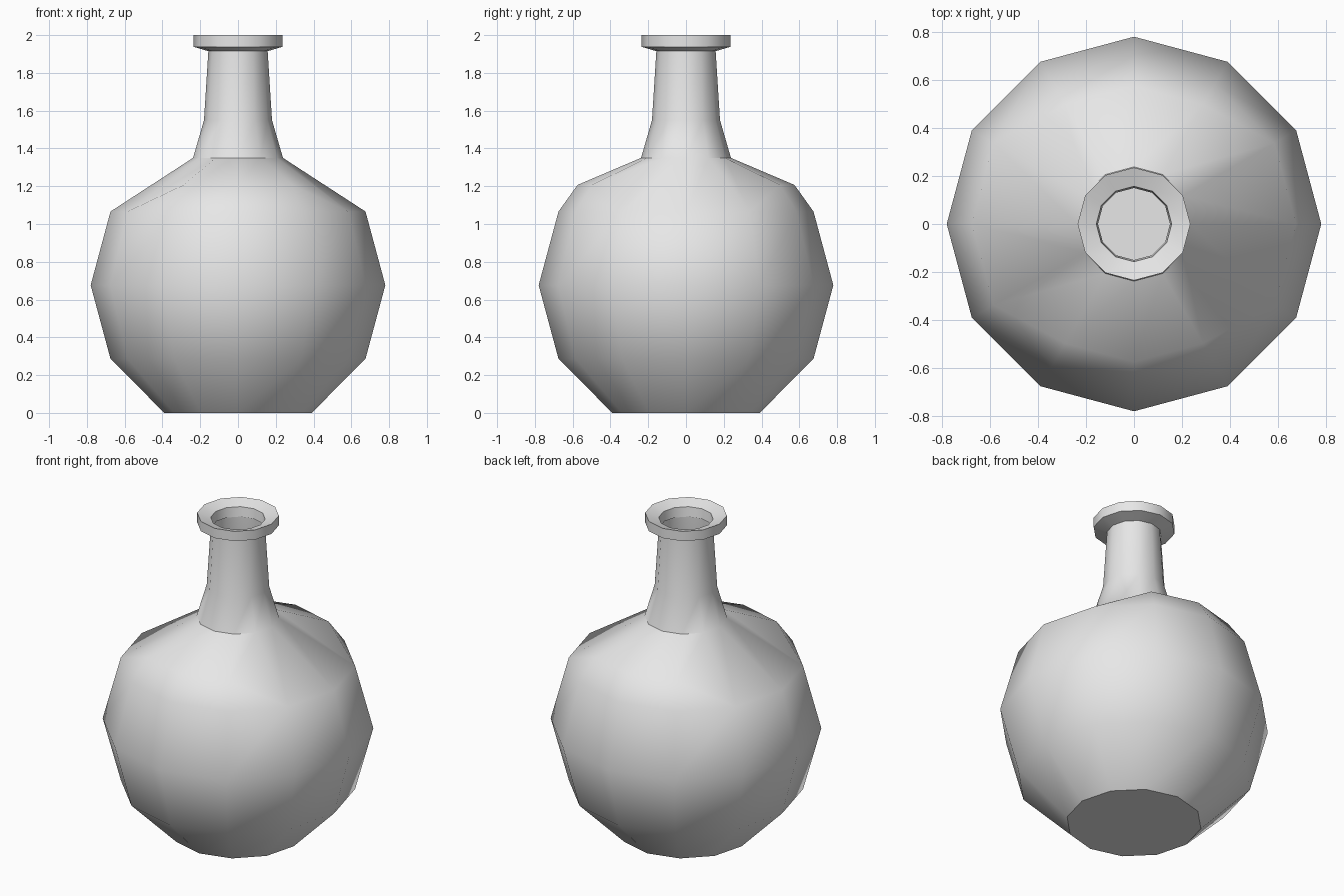
import bpy, bmesh, math

if "Cube" in bpy.data.objects:
    bpy.data.objects.remove(bpy.data.objects["Cube"], do_unlink=True)

SIDES = 12

clay = bpy.data.materials.new("light_grey")
clay.use_nodes = True
grey = (0.8, 0.8, 0.8, 1)
clay.diffuse_color = grey
clay.node_tree.nodes["Principled BSDF"].inputs["Base Color"].default_value = grey


def point(bm, k, r, z):
    a = 2 * math.pi * k / SIDES
    return bm.verts.new((r * math.cos(a), r * math.sin(a), z))


def ring(bm, r, z):
    return [point(bm, k, r, z) for k in range(SIDES)]


def bridge(bm, low, high):
    for k in range(SIDES):
        n = (k + 1) % SIDES
        bm.faces.new((low[k], low[n], high[n], high[k]))


def lathe(bm, profile):
    rings = [ring(bm, r, z) for r, z in profile]
    for low, high in zip(rings, rings[1:]):
        bridge(bm, low, high)
    return rings


def shoulder(bm, low, high):
    # Front and back are fuller: extra points sit between the two rings
    raised = {k: point(bm, k, 0.574, 1.207) for k in (2, 3, 4, 8, 9, 10)}
    for k in range(SIDES):
        n = (k + 1) % SIDES
        a, b = raised.get(k), raised.get(n)
        if a and b:
            bm.faces.new((low[k], low[n], b, a))
            bm.faces.new((a, b, high[n], high[k]))
        elif b:
            bm.faces.new((low[k], low[n], b))
            bm.faces.new((low[k], b, high[n], high[k]))
        elif a:
            bm.faces.new((low[k], low[n], a))
            bm.faces.new((a, low[n], high[n], high[k]))
        else:
            bm.faces.new((low[k], low[n], high[n], high[k]))


# Flask: round body with flat base, shoulder, open neck and flared rim
bm = bmesh.new()
body = lathe(bm, [(0.39, 0), (0.675, 0.286), (0.78, 0.676), (0.675, 1.066)])
bm.faces.new(list(reversed(body[0])))
neck = lathe(bm, [(0.238, 1.35), (0.18, 1.55), (0.157, 1.915),
                  (0.235, 1.938), (0.235, 2), (0.157, 1.975), (0.15, 1.915)])
shoulder(bm, body[-1], neck[0])

mesh = bpy.data.meshes.new("flask")
bm.to_mesh(mesh)
bm.free()
mesh.materials.append(clay)
flask = bpy.data.objects.new("flask", mesh)
bpy.context.collection.objects.link(flask)

bpy.ops.object.select_all(action="DESELECT")
flask.select_set(True)
bpy.context.view_layer.objects.active = flask
bpy.ops.object.shade_smooth_by_angle(angle=math.radians(44))
